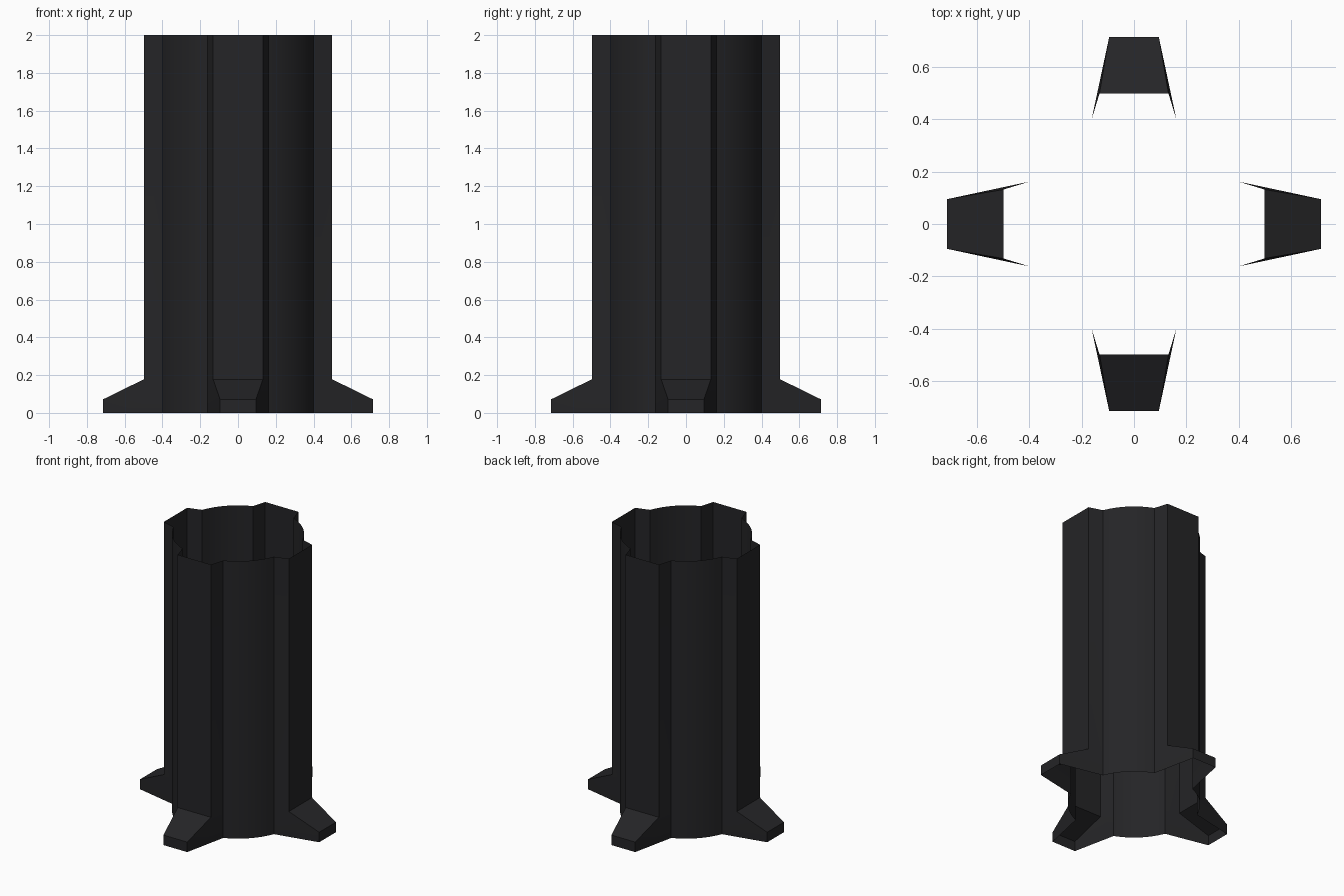
import bpy, bmesh, math

if "Cube" in bpy.data.objects:
    bpy.data.objects.remove(bpy.data.objects["Cube"])

RING_X, RING_Y = 0.40, 0.162      # where each rib meets the round wall
ARC_STEPS = 8
# height, rib reach, rib half width
LEVELS = [(0.0, 0.714, 0.095), (0.072, 0.714, 0.095), (0.178, 0.498, 0.132), (2.0, 0.498, 0.132)]


def outline(reach, half):
    """Closed cross-section: four ribs joined by round wall segments."""
    radius = math.hypot(RING_X, RING_Y)
    start = math.atan2(RING_Y, RING_X)
    sweep = math.pi / 2 - 2 * start
    quarter = [(reach, -half), (reach, half)]
    for i in range(ARC_STEPS + 1):
        a = start + sweep * i / ARC_STEPS
        quarter.append((radius * math.cos(a), radius * math.sin(a)))
    points = []
    for q in range(4):
        c, s = [(1, 0), (0, 1), (-1, 0), (0, -1)][q]
        points += [(x * c - y * s, x * s + y * c) for x, y in quarter]
    return points


# Open-ended ribbed tube with flared feet
bm = bmesh.new()
rings = [[bm.verts.new((x, y, z)) for x, y in outline(reach, half)]
         for z, reach, half in LEVELS]
for low, high in zip(rings, rings[1:]):
    n = len(low)
    for i in range(n):
        j = (i + 1) % n
        bm.faces.new((low[i], low[j], high[j], high[i]))
mesh = bpy.data.meshes.new("ribbed_tube")
bm.to_mesh(mesh)
bm.free()
tube = bpy.data.objects.new("ribbed_tube", mesh)
bpy.context.collection.objects.link(tube)

# Smooth round walls, crisp ribs
bpy.context.view_layer.objects.active = tube
tube.select_set(True)
bpy.ops.object.shade_smooth_by_angle(angle=math.radians(20))

# Near-black finish
mat = bpy.data.materials.new("dark_plastic")
mat.diffuse_color = (0.018, 0.018, 0.02, 1)
mat.use_nodes = True
mat.node_tree.nodes["Principled BSDF"].inputs["Base Color"].default_value = mat.diffuse_color
mesh.materials.append(mat)
